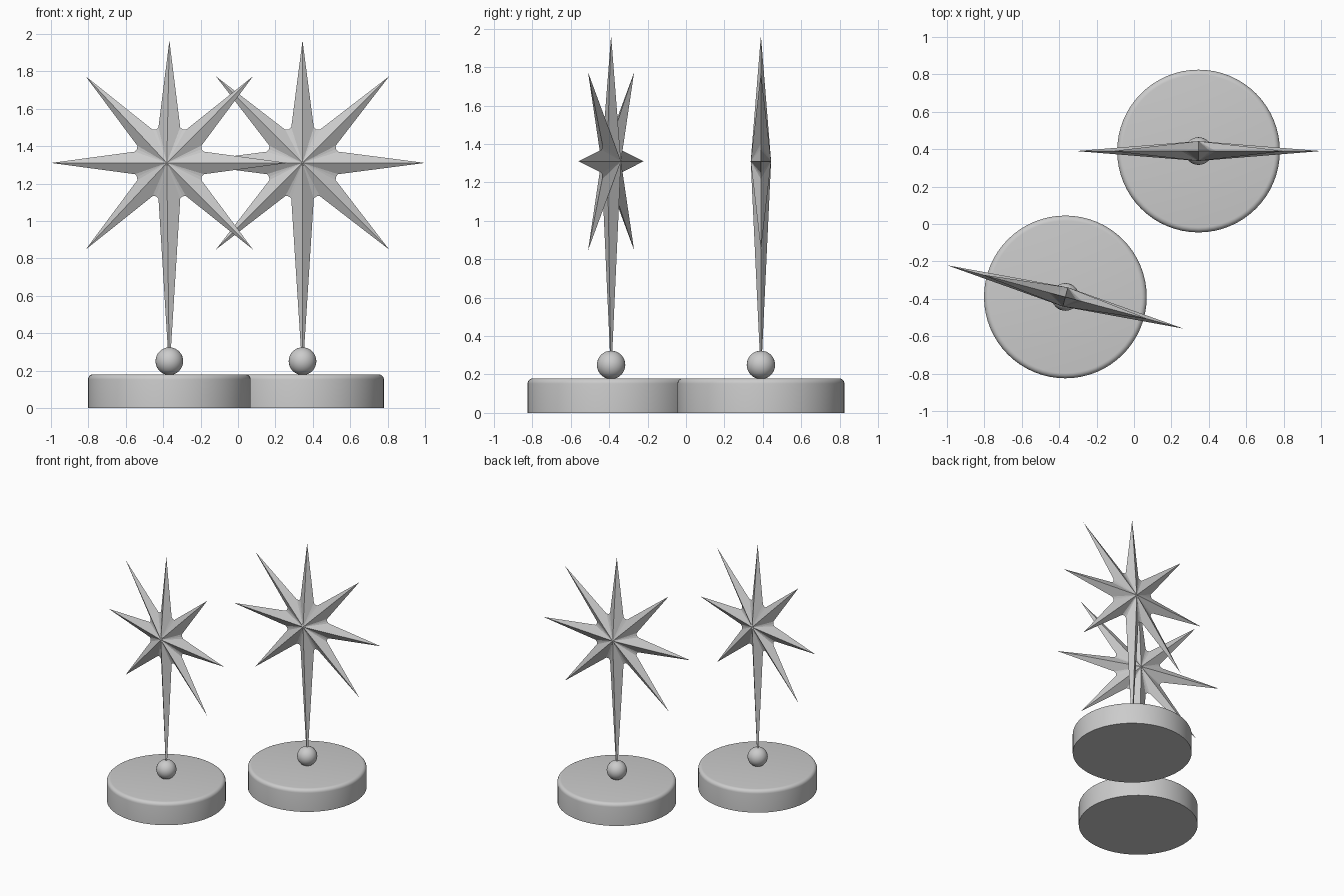
import bpy, bmesh
from math import sin, cos, pi, radians

default = bpy.data.objects.get("Cube")
if default:
    bpy.data.objects.remove(default)

grey = bpy.data.materials.new("plain grey")
grey.use_nodes = True
COLOUR = (0.6, 0.6, 0.6, 1)
grey.diffuse_color = COLOUR
grey.node_tree.nodes["Principled BSDF"].inputs["Base Color"].default_value = COLOUR

BASE_R, BASE_H, ROUND = 0.435, 0.18, 0.028
BALL_R, BALL_Z = 0.074, 0.25
STAR_Z, ARM, LONG_ARM, DEPTH = 1.31, 0.655, 1.13, 0.053


def finish(name, bm, location, turn=0, smooth=True):
    bmesh.ops.recalc_face_normals(bm, faces=bm.faces)
    mesh = bpy.data.meshes.new(name)
    bm.to_mesh(mesh)
    bm.free()
    mesh.materials.append(grey)
    obj = bpy.data.objects.new(name, mesh)
    bpy.context.collection.objects.link(obj)
    obj.location = location
    obj.rotation_euler.z = radians(turn)
    if smooth:
        bpy.ops.object.select_all(action="DESELECT")
        obj.select_set(True)
        bpy.context.view_layer.objects.active = obj
        bpy.ops.object.shade_smooth_by_angle(angle=radians(35))
    return obj


def base(name, x, y):
    # Disc with a rounded top rim
    bm = bmesh.new()
    bmesh.ops.create_cone(bm, cap_ends=True, segments=64, radius1=BASE_R,
                          radius2=BASE_R, depth=BASE_H)
    rim = [e for e in bm.edges if all(v.co.z > 0 for v in e.verts)]
    bmesh.ops.bevel(bm, geom=rim, offset=ROUND, segments=5, profile=0.5,
                    affect="EDGES")
    finish(name, bm, (x, y, BASE_H / 2))


def ball(name, x, y):
    bm = bmesh.new()
    bmesh.ops.create_uvsphere(bm, u_segments=32, v_segments=16, radius=BALL_R)
    finish(name, bm, (x, y, BALL_Z))


def star(name, x, y, turn):
    # Eight ridged arms with narrow blunt valleys; the lowest arm is the stem
    bm = bmesh.new()
    ring = []
    for i in range(8):
        tip = LONG_ARM if i == 6 else ARM
        for offset, r in ((0, tip), (17.5, 0.2), (22.5, 0.193), (27.5, 0.2)):
            a = i * pi / 4 + radians(offset)
            ring.append(bm.verts.new((r * cos(a), 0, r * sin(a))))
    for side in (-DEPTH, DEPTH):
        peak = bm.verts.new((0, side, 0))
        for a, b in zip(ring, ring[1:] + ring[:1]):
            bm.faces.new((peak, a, b))
    finish(name, bm, (x, y, STAR_Z), turn, smooth=False)


# Two matching ornaments, the front one turned slightly
for label, x, y, turn in (("front", -0.367, -0.39, -15), ("rear", 0.345, 0.39, 0)):
    base(label + "_base", x, y)
    ball(label + "_ball", x, y)
    star(label + "_star", x, y, turn)
